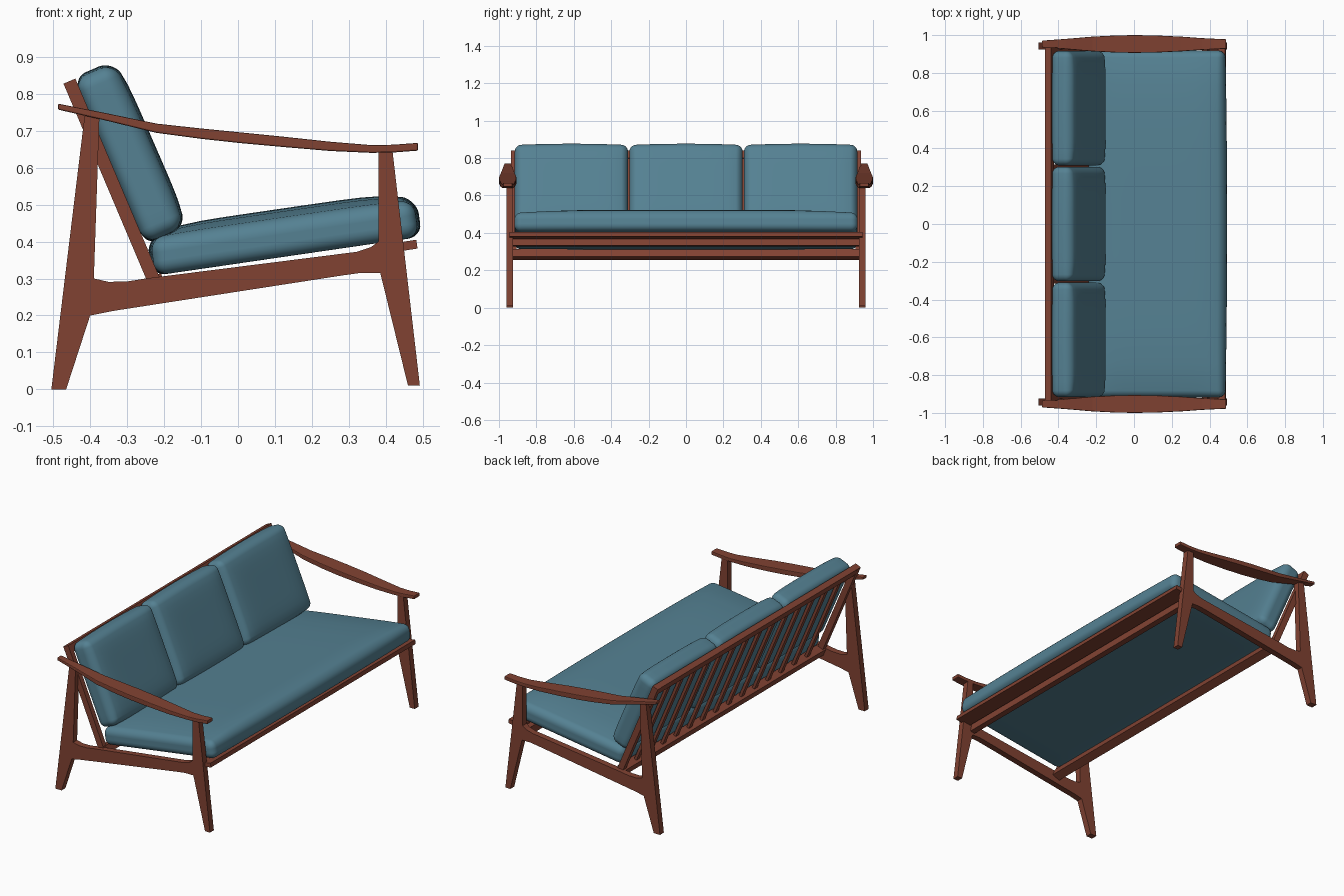
import bpy, bmesh, math
from mathutils import Matrix, Vector

if "Cube" in bpy.data.objects:
    bpy.data.objects.remove(bpy.data.objects["Cube"], do_unlink=True)


def material(name, rgb):
    m = bpy.data.materials.new(name)
    m.use_nodes = True
    m.diffuse_color = (*rgb, 1)
    m.node_tree.nodes["Principled BSDF"].inputs["Base Color"].default_value = (*rgb, 1)
    return m


wood = material("reddish wood", (0.22, 0.055, 0.032))
fabric = material("teal fabric", (0.09, 0.22, 0.29))


def finish(name, bm, mat, smooth=False):
    bmesh.ops.recalc_face_normals(bm, faces=bm.faces)
    mesh = bpy.data.meshes.new(name)
    bm.to_mesh(mesh)
    bm.free()
    mesh.materials.append(mat)
    for p in mesh.polygons:
        p.use_smooth = smooth
    ob = bpy.data.objects.new(name, mesh)
    bpy.context.collection.objects.link(ob)
    return ob


def prism(name, outline, y0, y1):
    """Side outline in x, z pulled across from y0 to y1."""
    bm = bmesh.new()
    face = bm.faces.new([bm.verts.new((x, y0, z)) for x, z in outline])
    new = bmesh.ops.extrude_face_region(bm, geom=[face])["geom"]
    for v in new:
        if isinstance(v, bmesh.types.BMVert):
            v.co.y = y1
    return finish(name, bm, wood)


def beam(name, a, b, thick, y0, y1):
    """Straight board whose side runs from a to b."""
    a, b = Vector(a), Vector(b)
    n = (b - a).orthogonal().normalized() * thick / 2
    return prism(name, [a - n, b - n, b + n, a + n], y0, y1)


def cushion(name, size, r, crown, end_bulge, centre, tilt):
    """Rounded box with a crowned top, tilted about y; centre is on its underside."""
    half = Vector(size) / 2
    bm = bmesh.new()
    bmesh.ops.create_cube(bm, size=2)
    bmesh.ops.subdivide_edges(bm, edges=bm.edges[:], cuts=19, use_grid_fill=True)
    for v in bm.verts:
        u = v.co.copy()
        inner, d = Vector(), Vector()
        for i in range(3):
            s, t = math.copysign(1, u[i]), abs(u[i])
            inner[i] = s * (half[i] - r) * min(t / 0.6, 1)
            d[i] = s * r * max(0, (t - 0.6) / 0.4)
        p = inner + d.normalized() * r
        fx, fy = p.x / half.x, p.y / half.y
        if p.z > 0:
            p.z += crown * (1 - fx ** 6) * (1 - fy ** 6) * p.z / half.z
        p.x += fx ** 3 * end_bulge * (1 - fy ** 2)
        p.z += half.z
        v.co = p
    bm.transform(Matrix.Translation(centre) @ Matrix.Rotation(math.radians(tilt), 4, "Y"))
    return finish(name, bm, fabric, True)


# Side frames: two tapered legs joined by a rising rail
side = [(-0.505, 0), (-0.465, 0), (-0.4, 0.2), (-0.375, 0.205), (-0.34, 0.212),
        (0.28, 0.308), (0.33, 0.315), (0.385, 0.315), (0.46, 0.01), (0.492, 0.01),
        (0.418, 0.645), (0.38, 0.645), (0.38, 0.4), (0.36, 0.385), (0.32, 0.372),
        (-0.25, 0.3), (-0.3, 0.292), (-0.35, 0.291), (-0.39, 0.3),
        (-0.375, 0.735), (-0.415, 0.74)]

# Armrest stations: x, top, bottom, half width
arm = [(-0.487, 0.773, 0.757, 0.018), (-0.36, 0.748, 0.728, 0.027),
       (-0.22, 0.719, 0.694, 0.039), (-0.1, 0.706, 0.678, 0.045), (0, 0.696, 0.667, 0.047),
       (0.12, 0.684, 0.656, 0.045), (0.25, 0.67, 0.645, 0.039),
       (0.36, 0.661, 0.64, 0.031), (0.42, 0.662, 0.641, 0.028), (0.487, 0.667, 0.646, 0.025)]


def armrest(name, yc):
    bm = bmesh.new()
    rings = [[bm.verts.new((x, yc + s * w, z)) for s, z in
              ((-1, lo), (1, lo), (1, hi), (-1, hi))] for x, hi, lo, w in arm]
    for a, b in zip(rings, rings[1:]):
        for i in range(4):
            j = (i + 1) % 4
            bm.faces.new((a[i], a[j], b[j], b[i]))
    bm.faces.new(rings[0])
    bm.faces.new(rings[-1])
    ob = finish(name, bm, wood)
    bev = ob.modifiers.new("soft edges", "BEVEL")
    bev.width, bev.segments, bev.limit_method = 0.004, 2, "ANGLE"
    return ob


# Back frame runs along one leaning line
top, foot = Vector((-0.456, 0.834)), Vector((-0.215, 0.265))


def along(t):
    return top.lerp(foot, t)


for label, s in (("left", 1), ("right", -1)):
    prism(label + "_side_frame", side, s * 0.925, s * 0.961)
    armrest(label + "_armrest", s * 0.953)
    beam(label + "_back_stile", top, foot, 0.035, s * 0.905, s * 0.935)

beam("back_top_rail", top, along(0.07), 0.034, -0.906, 0.906)
beam("back_bottom_rail", along(0.93), foot, 0.05, -0.926, 0.926)
slats = 14
for i in range(slats):
    y = -0.905 + 1.81 * (i + 1) / (slats + 1)
    beam(f"back_slat_{i + 1}", along(0.05), along(0.95), 0.016, y - 0.014, y + 0.014)

# Seat rails under the front edge
beam("seat_front_lip", (0.4, 0.38), (0.484, 0.393), 0.024, -0.943, 0.943)
beam("seat_front_rail", (0.385, 0.33), (0.375, 0.383), 0.03, -0.926, 0.926)

# Cushions
cushion("seat_cushion", (0.72, 1.836, 0.1), 0.036, 0.03, 0.009, (0.133, 0, 0.36), -8.3)
for label, y in (("right", -0.613), ("middle", 0), ("left", 0.613)):
    cushion(label + "_back_cushion", (0.48, 0.606, 0.112), 0.036, 0.018, 0.008,
            (-0.347, y, 0.616), 66.5)
